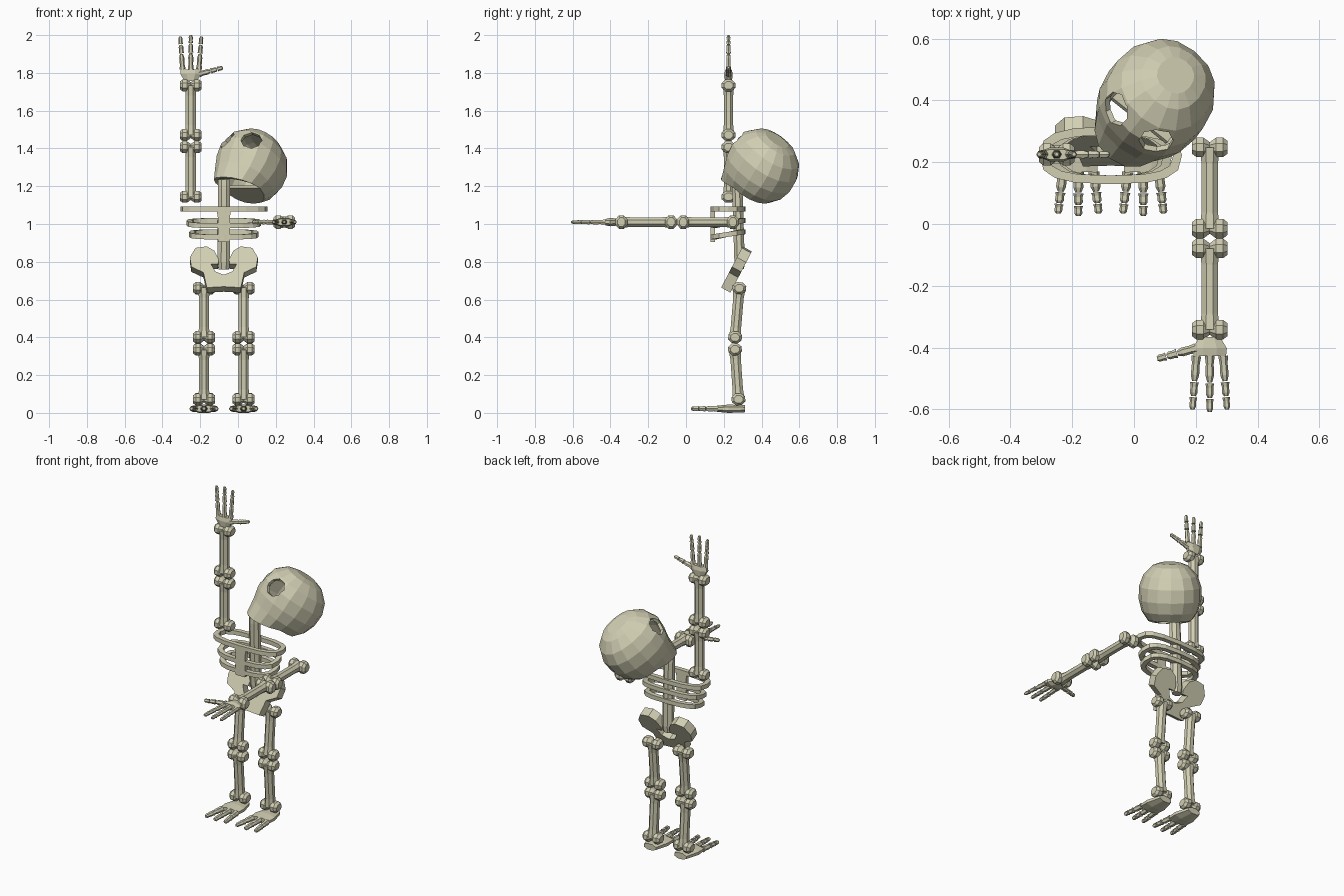
import bpy, bmesh, math
from mathutils import Vector, Matrix

cube = bpy.data.objects.get("Cube")
if cube:
    bpy.data.objects.remove(cube, do_unlink=True)

BONE = (0.64, 0.62, 0.45, 1)
mat = bpy.data.materials.new("bone_ivory")
mat.use_nodes = True
mat.diffuse_color = BONE
mat.node_tree.nodes["Principled BSDF"].inputs["Base Color"].default_value = BONE

MID = -0.075  # the body's centre line


def finish(bm, name, matrix=Matrix()):
    bmesh.ops.recalc_face_normals(bm, faces=bm.faces)
    mesh = bpy.data.meshes.new(name)
    bm.to_mesh(mesh)
    bm.free()
    mesh.materials.append(mat)
    obj = bpy.data.objects.new(name, mesh)
    obj.matrix_world = matrix
    bpy.context.collection.objects.link(obj)
    return obj


def bridge(bm, rings, cap=True):
    loops = [[bm.verts.new(p) for p in ring] for ring in rings]
    n = len(loops[0])
    for a, b in zip(loops, loops[1:]):
        for i in range(n):
            bm.faces.new((a[i], a[(i + 1) % n], b[(i + 1) % n], b[i]))
    if cap:
        bm.faces.new(loops[0])
        bm.faces.new(loops[-1])
    return loops


def tube(bm, a, b, sections, side=(1, 0, 0), n=8):
    """Loft (fraction, half width, half depth) sections from a to b."""
    a, b = Vector(a), Vector(b)
    axis = (b - a).normalized()
    v = axis.cross(Vector(side)).normalized()
    u = v.cross(axis)
    rings = []
    for t, w, d in sections:
        angles = [math.tau * (i + 0.5) / n for i in range(n)]
        rings.append([a.lerp(b, t) + u * w * math.cos(k) + v * d * math.sin(k) for k in angles])
    bridge(bm, rings)


def add_bone(bm, a, b, depth=0.027):
    """Shaft with a pair of faceted knuckles at each end."""
    a, b = Vector(a), Vector(b)
    step = (b - a).normalized() * 0.032
    tube(bm, a + step, b - step, [(0, 0.034, depth + 0.006), (0.2, 0.029, depth),
                                  (0.8, 0.029, depth), (1, 0.034, depth + 0.006)])
    for c in (a + step, b - step):
        for s in (-1, 1):
            tube(bm, c, c + Vector((s * 0.058, 0, 0)),
                 [(0, 0.018, 0.02), (0.35, 0.034, 0.039), (0.75, 0.034, 0.039), (1, 0.022, 0.025)],
                 side=step)


def add_digit(bm, a, b, r):
    """Three tapering finger bones."""
    a, b = Vector(a), Vector(b)
    for t0, t1, k in ((0, 0.47, 1), (0.49, 0.75, 0.9), (0.77, 1, 0.8)):
        tube(bm, a.lerp(b, t0), a.lerp(b, t1),
             [(0, r * k, r * k), (0.3, r * k * 0.8, r * k * 0.8),
              (0.75, r * k * 0.85, r * k * 0.85), (1, r * k * 0.5, r * k * 0.5)],
             side=(0, 1, 0), n=6)


def add_paw(bm, z, palm, digit, w0, w1, spread, r):
    """Flat palm or sole at height z, with three digits along +z."""
    tube(bm, (0, 0, z), (0, 0, z + palm),
         [(0, w0, 0.02), (0.6, w1, 0.024), (1, w1 * 0.95, 0.018)])
    base = z + palm
    for s in (-1, 0, 1):
        add_digit(bm, (s * w1 * 0.72, 0, base), (s * spread, 0, base + digit - abs(s) * 0.008), r)


# Arms: one raised, the mirrored one held straight forward
def arm(name, matrix):
    bm = bmesh.new()
    add_bone(bm, (0, 0, 0), (0, 0, 0.327))
    add_bone(bm, (0, 0, 0.327), (0, 0, 0.654))
    add_paw(bm, 0.645, 0.062, 0.181, 0.036, 0.06, 0.056, 0.016)
    add_digit(bm, (0.045, 0, 0.682), (0.17, 0, 0.716), 0.017)
    bm.transform(matrix)
    finish(bm, name)


arm("right_arm", Matrix.Translation((-0.25, 0.225, 1.112)))
arm("left_arm", Matrix.Translation((0.245, 0.28, 1.01))
    @ Matrix.Rotation(math.pi / 2, 4, 'X') @ Matrix.Scale(-1, 4, (1, 0, 0)))

# Legs and feet
for side, s in (("right", -1), ("left", 1)):
    x = MID + s * 0.105
    bm = bmesh.new()
    add_bone(bm, (x, 0.285, 0.692), (x, 0.257, 0.368), 0.03)
    add_bone(bm, (x, 0.257, 0.368), (x, 0.28, 0.04), 0.03)
    finish(bm, side + "_leg")
    bm = bmesh.new()
    add_paw(bm, 0, 0.145, 0.142, 0.045, 0.07, 0.066, 0.019)
    bm.transform(Matrix.Translation((x, 0.313, 0.022)) @ Matrix.Rotation(math.pi / 2, 4, 'X'))
    finish(bm, side + "_foot")

# Spine and breastbone
bm = bmesh.new()
tube(bm, (MID, 0.285, 0.76), (MID, 0.27, 1.235),
     [(0, 0.03, 0.024), (0.08, 0.036, 0.03), (0.9, 0.034, 0.03), (1, 0.034, 0.025)])
finish(bm, "spine")
bm = bmesh.new()
tube(bm, (MID, 0.142, 0.905), (MID, 0.142, 1.09),
     [(0, 0.045, 0.017), (0.7, 0.045, 0.017), (1, 0.058, 0.017)], n=4)
finish(bm, "breastbone")


# Ribs: closed flat hoops
def power(v, e):
    return math.copysign(abs(v) ** e, v)


for name, z, half, drop in (("collar_hoop", 1.08, 0.23, 0),
                            ("middle_rib", 1.005, 0.198, 0.014), ("lower_rib", 0.945, 0.184, 0.014)):
    bm = bmesh.new()
    rings = []
    for i in range(16):
        t = math.tau * i / 16
        c, s = power(math.cos(t), 0.7), power(math.sin(t), 0.7)
        zz = z + drop * s
        rings.append([(MID + c * (half - k), 0.222 + s * (0.093 - k), zz + h)
                      for k, h in ((0, -0.013), (0, 0.013), (0.028, 0.013), (0.028, -0.013))])
    bridge(bm, rings + rings[:1], cap=False)
    bmesh.ops.remove_doubles(bm, verts=bm.verts, dist=0.0001)
    finish(bm, name)

# Pelvis: mirrored outline leaning backwards, extruded
half = [(0, 0.655), (0.09, 0.65), (0.108, 0.73), (0.172, 0.76), (0.18, 0.81), (0.15, 0.86),
        (0.09, 0.868), (0.05, 0.845), (0.028, 0.8), (0.03, 0.775), (0.068, 0.775),
        (0.045, 0.735), (0, 0.718)]
outline = half + [(-x, z) for x, z in half[-2:0:-1]]
bm = bmesh.new()
lean = Vector((0, -0.88, 0.48)) * 0.028
face = bm.faces.new([bm.verts.new(Vector((MID + x, 0.32 - (0.86 - z) * 0.52, z)) + lean)
                     for x, z in outline])
ext = bmesh.ops.extrude_face_region(bm, geom=[face], use_keep_orig=True)
bmesh.ops.translate(bm, vec=-2 * lean,
                    verts=[v for v in ext["geom"] if isinstance(v, bmesh.types.BMVert)])
finish(bm, "pelvis")

# Skull: hollow rings of (height, half width, back depth, front depth)
levels = [(0.172, 0.06, 0.07, 0.07), (0.155, 0.105, 0.12, 0.12), (0.105, 0.153, 0.175, 0.17),
          (0.04, 0.176, 0.202, 0.196), (-0.035, 0.177, 0.202, 0.186),
          (-0.1, 0.16, 0.18, 0.168), (-0.148, 0.128, 0.14, 0.155)]
bm = bmesh.new()
rings = []
for z, w, back, front in levels:
    ring = []
    for i in range(16):
        t = math.tau * i / 16
        c, s = power(math.cos(t), 0.9), power(math.sin(t), 0.9)
        jaw = 0.045 * max(0, -s) if z < -0.12 else 0
        ring.append((c * w, s * (back if s > 0 else front), z - jaw))
    rings.append(ring)
loops = bridge(bm, rings, cap=False)
bm.faces.new(loops[0])
bm.faces.new(loops[-1][:9])  # floor under the back half only
pose = (Matrix.Translation((0.07, 0.40, 1.31))
        @ Matrix.Rotation(math.radians(-38.5), 4, 'Z') @ Matrix.Rotation(math.radians(-37), 4, 'X'))
skull = finish(bm, "skull", pose)
shell = skull.modifiers.new("shell", 'SOLIDIFY')
shell.thickness = 0.02
shell.offset = -1

# Eye sockets cut through the shell
bm = bmesh.new()
for s in (-1, 1):
    tube(bm, (s * 0.055, -0.07, 0.045), (s * 0.115, -0.27, 0.045),
         [(0, 0.053, 0.053), (1, 0.056, 0.056)])
cutter = finish(bm, "eye_cutter", pose)
cutter.hide_render = True
cut = skull.modifiers.new("eyes", 'BOOLEAN')
cut.operation = 'DIFFERENCE'
cut.object = cutter
bpy.context.view_layer.objects.active = skull
for m in ("shell", "eyes"):
    bpy.ops.object.modifier_apply(modifier=m)
bpy.data.objects.remove(cutter, do_unlink=True)
